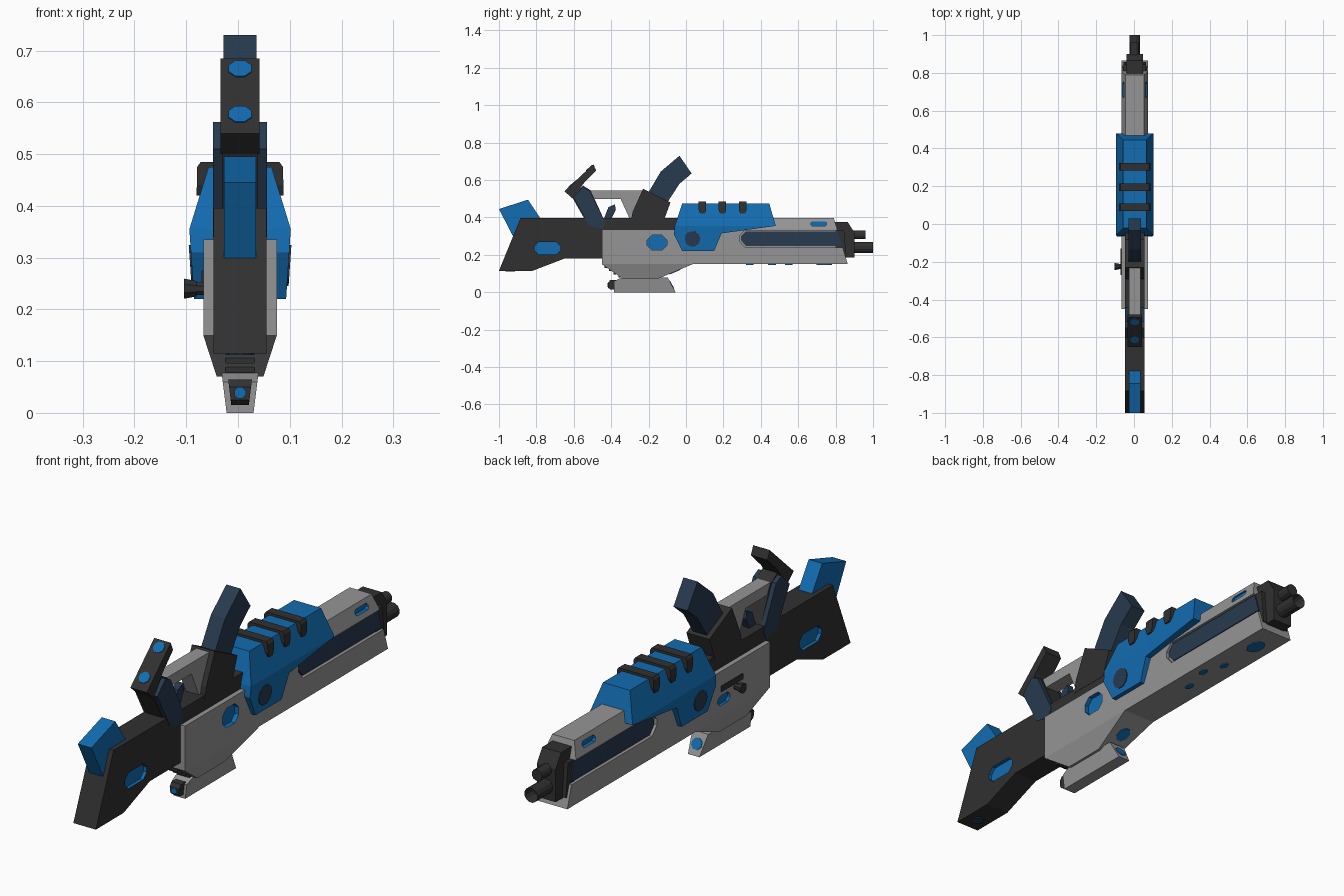
import bpy, bmesh, math
from mathutils import Vector, Matrix

if "Cube" in bpy.data.objects:
    bpy.data.objects.remove(bpy.data.objects["Cube"])


def material(name, r, g, b):
    m = bpy.data.materials.new(name)
    m.diffuse_color = (r, g, b, 1)
    m.use_nodes = True
    m.node_tree.nodes["Principled BSDF"].inputs["Base Color"].default_value = m.diffuse_color
    return m


GREY = material("light_grey", 0.30, 0.30, 0.30)
BLACK = material("charcoal", 0.03, 0.03, 0.03)
BLUE = material("bright_blue", 0.006, 0.15, 0.44)
NAVY = material("dark_navy", 0.020, 0.043, 0.078)


def finish(name, bm, mat):
    bmesh.ops.recalc_face_normals(bm, faces=bm.faces[:])
    me = bpy.data.meshes.new(name)
    bm.to_mesh(me)
    bm.free()
    me.materials.append(mat)
    ob = bpy.data.objects.new(name, me)
    bpy.context.collection.objects.link(ob)
    return ob


def width_at(z, knots):
    if z <= knots[0][0]:
        return knots[0][1]
    for (z0, w0), (z1, w1) in zip(knots, knots[1:]):
        if z <= z1:
            return w0 + (w1 - w0) * (z - z0) / (z1 - z0)
    return knots[-1][1]


def prism(name, pts, w, mat, x=0.0):
    """Side profile (y, z) extruded across x; half width w may vary with z."""
    knots = w if isinstance(w, list) else [(0, w)]
    bm = bmesh.new()
    a = [bm.verts.new((-1, p[0], p[1])) for p in pts]
    b = [bm.verts.new((1, p[0], p[1])) for p in pts]
    bm.faces.new(a)
    bm.faces.new(b[::-1])
    n = len(pts)
    for i in range(n):
        j = (i + 1) % n
        bm.faces.new((a[i], b[i], b[j], a[j]))
    if len(knots) > 1:
        for z, _ in knots:
            bmesh.ops.bisect_plane(bm, geom=bm.verts[:] + bm.edges[:] + bm.faces[:],
                                   plane_co=(0, 0, z), plane_no=(0, 0, 1))
    for v in bm.verts:
        v.co.x = x + v.co.x * width_at(v.co.z, knots)
    return finish(name, bm, mat)


def rect(y0, y1, z0, z1):
    return [(y0, z0), (y1, z0), (y1, z1), (y0, z1)]


def octagon(y, z, ly, lz, c):
    a, b = ly / 2, lz / 2
    return [(y - a, z - b + c), (y - a + c, z - b), (y + a - c, z - b), (y + a, z - b + c),
            (y + a, z + b - c), (y + a - c, z + b), (y - a + c, z + b), (y - a, z + b - c)]


def disc(name, loc, r, h, mat, axis=(0, 0, 1), sides=8, stretch=1.0, r2=None, bore=0):
    """Cylinder or plate centred on loc, pointing along axis."""
    bm = bmesh.new()
    bmesh.ops.create_cone(bm, cap_ends=True, segments=sides, radius1=r,
                          radius2=r if r2 is None else r2, depth=h)
    bmesh.ops.rotate(bm, verts=bm.verts[:], matrix=Matrix.Rotation(math.pi / sides, 3, 'Z'))
    if bore:
        top = max(bm.faces, key=lambda f: f.calc_center_median().z)
        bmesh.ops.inset_region(bm, faces=[top], thickness=r * 0.3)
        bmesh.ops.translate(bm, verts=top.verts[:], vec=(0, 0, -bore))
    bmesh.ops.scale(bm, verts=bm.verts[:], vec=(1, stretch, 1))
    q = Vector(axis).to_track_quat('Z', 'Y')
    bm.transform(Matrix.Translation(loc) @ q.to_matrix().to_4x4())
    return finish(name, bm, mat)


def recess(target, profile, x, depth, mat):
    """Cut a coloured pocket into the side of target at surface x."""
    s = 1 if x > 0 else -1
    cut = prism("cutter", profile, 0.5 * (depth + 0.04), mat, x + s * 0.5 * (0.04 - depth))
    cut.hide_render = True
    m = target.modifiers.new("pocket", 'BOOLEAN')
    m.operation, m.solver, m.object = 'DIFFERENCE', 'EXACT', cut
    m.material_mode = 'TRANSFER'
    bpy.context.view_layer.objects.active = target
    bpy.ops.object.modifier_apply(modifier=m.name)
    bpy.data.objects.remove(cut)


# Main grey body and black stock with its long top strip
body = prism("body", [(-0.45, 0.15), (-0.335, 0.07), (-0.155, 0.07), (0.035, 0.15),
                      (0.865, 0.15), (0.79, 0.398), (-0.03, 0.398), (-0.03, 0.335), (-0.45, 0.335)],
             [(0.07, 0.045), (0.15, 0.071), (0.335, 0.071), (0.398, 0.05)], GREY)
stock = prism("stock", [(-1.0, 0.115), (-0.82, 0.115), (-0.65, 0.18), (-0.44, 0.18),
                        (-0.44, 0.33), (-0.03, 0.33), (-0.03, 0.396), (-0.885, 0.396)], 0.051, BLACK)
prism("cheek_rest", [(-1.0, 0.445), (-0.92, 0.29), (-0.76, 0.37), (-0.785, 0.405), (-0.845, 0.495)],
      0.031, BLUE)

# Pockets in the sides
for s in (1, -1):
    recess(stock, octagon(-0.74, 0.235, 0.14, 0.065, 0.022), s * 0.051, 0.014, BLUE)
    recess(body, octagon(0.71, 0.367, 0.085, 0.025, 0.008), s * 0.061, 0.012, BLUE)
    recess(body, [(0.285, 0.275), (0.315, 0.24), (0.9, 0.24), (0.9, 0.33), (0.315, 0.33), (0.285, 0.3)],
           s * 0.071, 0.013, GREY)
    prism("side_rail", [(0.295, 0.277), (0.32, 0.248), (0.834, 0.248), (0.81, 0.326), (0.32, 0.326),
                        (0.295, 0.3)], 0.004, NAVY, s * 0.061)
recess(body, octagon(-0.155, 0.265, 0.105, 0.08, 0.025), 0.071, 0.018, BLUE)
recess(body, octagon(-0.15, 0.215, 0.08, 0.04, 0.014), -0.071, 0.012, BLUE)

# Blue cover with black straps and side bosses
prism("cover", [(-0.02, 0.22), (0.15, 0.22), (0.19, 0.315), (0.48, 0.355), (0.445, 0.475),
                (-0.02, 0.475), (-0.06, 0.355), (-0.065, 0.31)],
      [(0.22, 0.089), (0.355, 0.098), (0.475, 0.061)], BLUE)
for y in (0.088, 0.195, 0.303):
    prism("strap", [(y - 0.012, 0.42), (y + 0.012, 0.42), (y + 0.02, 0.44), (y + 0.02, 0.485),
                    (y - 0.02, 0.485), (y - 0.02, 0.44)],
          [(0.42, 0.084), (0.475, 0.083), (0.485, 0.076)], BLACK)
for s in (1, -1):
    disc("cover_boss", (s * 0.0925, 0.035, 0.285), 0.042, 0.008, NAVY, (s, 0, -0.07), 10)

# Magazine well and curved magazine
prism("magazine_well", [(-0.295, 0.38), (-0.285, 0.43), (-0.23, 0.553), (-0.083, 0.48), (-0.12, 0.38)],
      0.052, BLACK)
prism("magazine", [(-0.2, 0.48), (-0.2, 0.535), (-0.135, 0.645), (-0.035, 0.73), (0.03, 0.635),
                   (-0.035, 0.58), (-0.1, 0.48)], 0.032, NAVY)

# Grip, its panels and end cap
prism("grip", [(-0.61, 0.51), (-0.55, 0.57), (-0.51, 0.545), (-0.43, 0.37), (-0.53, 0.37)], 0.034, BLACK)
for s in (1, -1):
    prism("grip_panel", [(-0.603, 0.51), (-0.55, 0.562), (-0.515, 0.545), (-0.432, 0.375),
                         (-0.45, 0.34), (-0.52, 0.355)], 0.011, NAVY, s * 0.042 * 0.75 + s * 0.01)
prism("grip_cap", [(-0.65, 0.54), (-0.605, 0.5), (-0.545, 0.585), (-0.48, 0.65), (-0.495, 0.685)],
      0.0375, BLACK)
for y, z in ((-0.611, 0.576), (-0.517, 0.664)):
    disc("grip_cap_inset", (0, y, z), 0.024, 0.006, BLUE, (0, -0.67, 0.74))

# Trigger guard and trigger
prism("trigger_guard", [(-0.53, 0.545), (-0.23, 0.545), (-0.27, 0.39), (-0.3, 0.39), (-0.35, 0.5),
                        (-0.5, 0.5)], 0.03, GREY)
prism("trigger", [(-0.44, 0.39), (-0.415, 0.455), (-0.38, 0.47), (-0.375, 0.44), (-0.4, 0.39)],
      0.014, NAVY)

# Muzzle block and two barrels
prism("muzzle_block", [(0.79, 0.375), (0.865, 0.375), (0.9, 0.32), (0.9, 0.185), (0.8, 0.185)],
      0.043, BLACK)
prism("muzzle_collar", [(0.8, 0.19), (0.858, 0.19), (0.845, 0.33), (0.8, 0.33)], 0.06, BLACK)
disc("main_barrel", (0, 0.94, 0.24), 0.03, 0.12, BLACK, (0, 1, 0), 12, bore=0.05)
disc("upper_barrel", (0, 0.92, 0.307), 0.024, 0.08, BLACK, (0, 1, 0), 12)

# Underside pod with lens at each end
prism("under_pod", [(-0.385, 0.0), (-0.055, 0.0), (-0.098, 0.08), (-0.34, 0.08), (-0.385, 0.06)],
      [(0.0, 0.026), (0.08, 0.036)], GREY)
prism("pod_knob", [(-0.405, 0.015), (-0.37, 0.015), (-0.37, 0.065), (-0.405, 0.065), (-0.418, 0.05),
                   (-0.418, 0.025)], [(0.015, 0.017), (0.065, 0.023)], BLACK)
disc("pod_rear_lens", (0, -0.418, 0.039), 0.012, 0.006, BLUE, (0, -1, 0))
disc("pod_front_lens", (0, -0.077, 0.04), 0.024, 0.006, BLUE, (0, 0.08, 0.045))

# Slats on the rear slope under the body
for i in range(4):
    y, z = -0.43 + i * 0.025, 0.136 - i * 0.0174
    prism("rear_slat", rect(y - 0.007, y + 0.007, z - 0.006, z + 0.008), 0.028, BLACK)

# Underside insets
disc("front_inset", (0, 0.74, 0.15), 0.03, 0.006, BLUE, stretch=1.5)
for x, y in ((0, 0.55), (0.03, 0.46), (0, 0.34)):
    disc("small_inset", (x, y, 0.15), 0.013, 0.006, BLUE, stretch=1.7)
disc("slope_inset", (0, -0.06, 0.11), 0.026, 0.006, BLUE, (0, 0.39, -0.92), stretch=1.3)
disc("stock_pad", (0, -0.94, 0.115), 0.026, 0.006, NAVY, sides=10)

# Bolt handle on the left side
prism("bolt_slot", rect(-0.27, -0.13, 0.252, 0.275), 0.004, BLACK, -0.071)
disc("bolt_stem", (-0.08, -0.225, 0.24), 0.013, 0.03, BLACK, (-1, 0, 0))
disc("bolt_knob", (-0.096, -0.225, 0.24), 0.016, 0.024, BLACK, (-1, 0, 0), r2=0.021)

# Shift so the whole model is centred with the bolt included
for ob in bpy.data.objects:
    ob.location.x += 0.004
